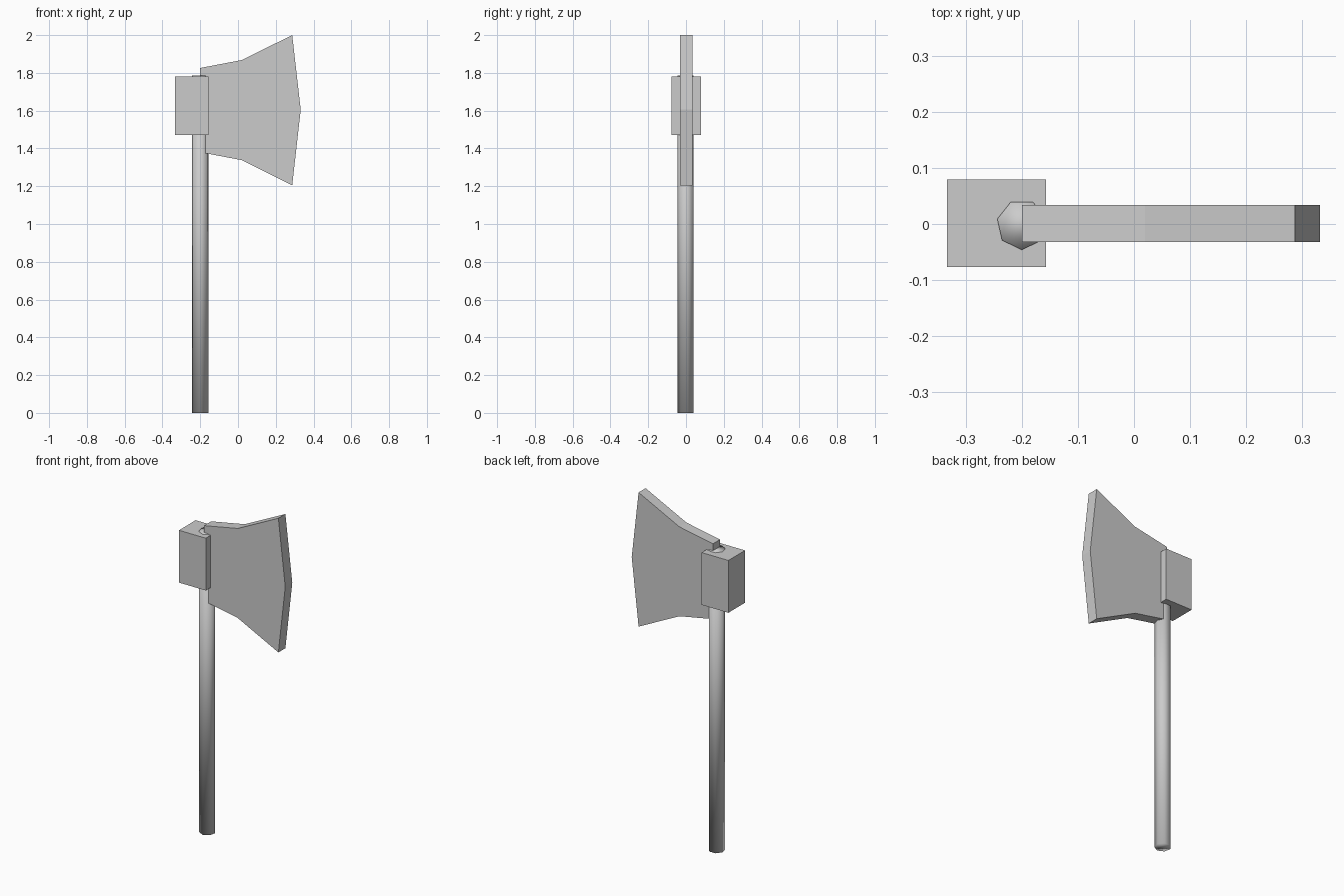
import bpy, bmesh, math

if "Cube" in bpy.data.objects:
    bpy.data.objects.remove(bpy.data.objects["Cube"])


def finish(bm, name, smooth=False):
    bmesh.ops.recalc_face_normals(bm, faces=bm.faces[:])
    for f in bm.faces:
        f.smooth = smooth
    mesh = bpy.data.meshes.new(name)
    bm.to_mesh(mesh)
    bm.free()
    obj = bpy.data.objects.new(name, mesh)
    bpy.context.collection.objects.link(obj)
    return obj


def prism(name, points, start, depth, smooth=False):
    """Extrude a closed 3D outline along the depth vector."""
    bm = bmesh.new()
    face = bm.faces.new([bm.verts.new(p) for p in points])
    ext = bmesh.ops.extrude_face_region(bm, geom=[face], use_keep_orig=True)
    new = [g for g in ext["geom"] if isinstance(g, bmesh.types.BMVert)]
    bmesh.ops.translate(bm, verts=new, vec=depth)
    bmesh.ops.translate(bm, verts=bm.verts[:], vec=start)
    return finish(bm, name, smooth)


# handle: seven-sided smooth shaft
angles = [-math.pi / 2 + i * math.tau / 7 for i in range(7)]
ring = [(0.045 * math.cos(a), 0.045 * math.sin(a), 0) for a in angles]
prism("handle", ring, (-0.2, -0.001, 0), (0, 0, 1.785), smooth=True)

# head block around the handle
block = [(-0.333, -0.077, 0), (-0.157, -0.077, 0), (-0.157, 0.079, 0), (-0.333, 0.079, 0)]
prism("head_block", block, (0, 0, 1.47), (0, 0, 0.31))

# flared blade
profile = [(-0.2, 1.826), (0.02, 1.868), (0.287, 2.0), (0.332, 1.605),
           (0.287, 1.205), (0.02, 1.338), (-0.2, 1.38)]
prism("blade", [(x, 0, z) for x, z in profile], (0, -0.032, 0), (0, 0.066, 0))
